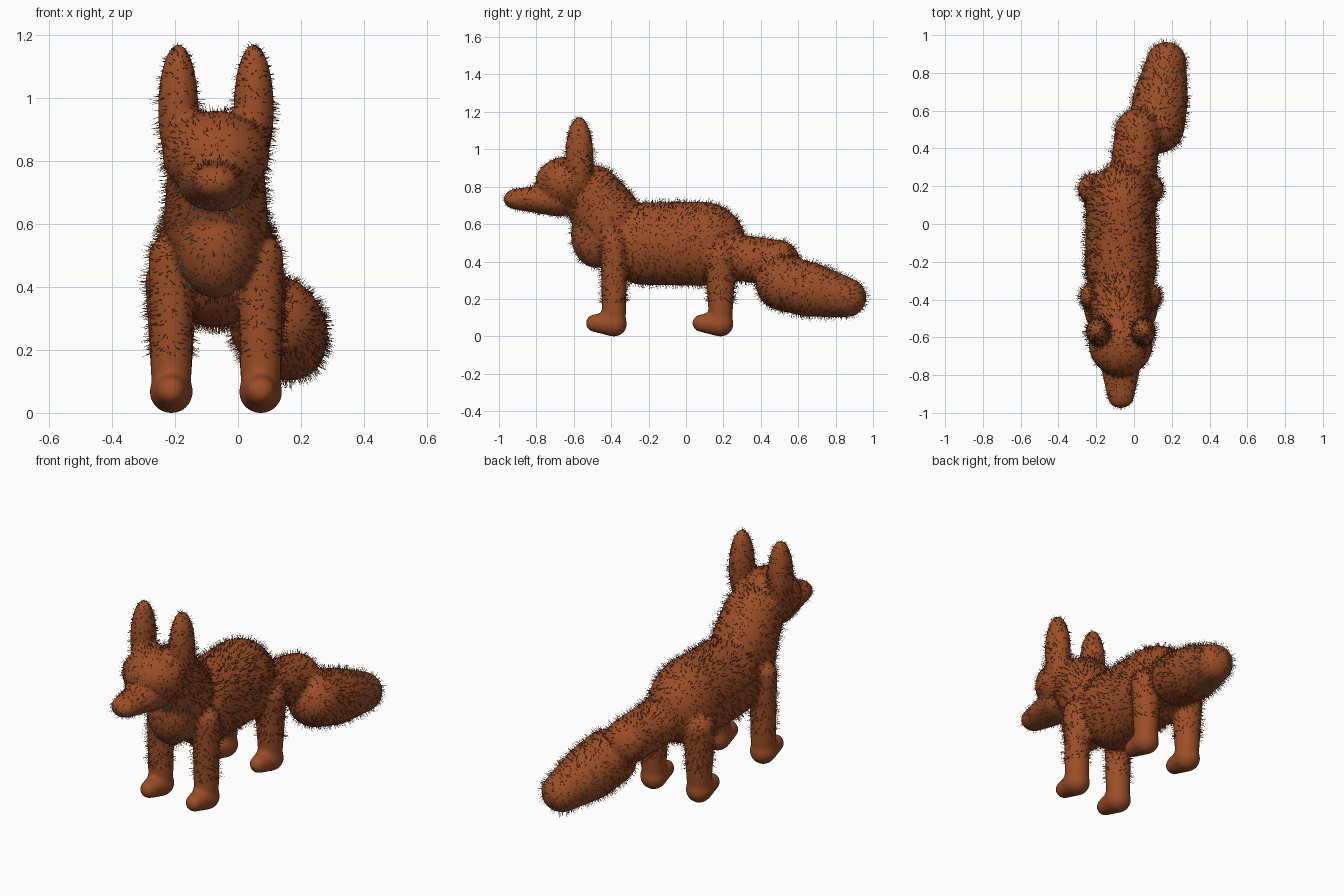
import bpy, bmesh, random
from mathutils import Vector

if "Cube" in bpy.data.objects:
    bpy.data.objects.remove(bpy.data.objects["Cube"])

random.seed(4)
CX = -0.07  # centre line of the body (tail swings to +x)


def material(name, rgb):
    m = bpy.data.materials.new(name)
    m.diffuse_color = (*rgb, 1)
    m.use_nodes = True
    m.node_tree.nodes["Principled BSDF"].inputs["Base Color"].default_value = m.diffuse_color
    return m


MATS = [material("orange_fur", (0.33, 0.075, 0.02)),
        material("dark_fur", (0.03, 0.024, 0.02)),
        material("cream_fur", (0.45, 0.40, 0.29)),
        material("brown_fur", (0.13, 0.05, 0.02))]
ORANGE, DARK, CREAM, BROWN = range(4)

shell = bpy.data.meshes.new("fox_skin")


def blob(p0, r0, p1=None, r1=None):
    """Hull of two ellipsoids (radii as number or xyz), added to the skin."""
    bm = bmesh.new()
    for p, r in ((p0, r0), (p1 or p0, r1 or r0)):
        r = Vector(r) if isinstance(r, tuple) else Vector((r, r, r))
        ball = bmesh.ops.create_icosphere(bm, subdivisions=4, radius=1)["verts"]
        for v in ball:
            v.co = Vector(p) + v.co * r
        if p1 is None:
            break
    if p1:
        out = bmesh.ops.convex_hull(bm, input=bm.verts[:])
        junk = {g for g in out["geom_interior"] + out["geom_unused"]
                if isinstance(g, bmesh.types.BMVert)}
        bmesh.ops.delete(bm, geom=list(junk), context='VERTS')
        bmesh.ops.recalc_face_normals(bm, faces=bm.faces[:])
    tmp = bpy.data.meshes.new("tmp")
    bm.to_mesh(tmp)
    bm.free()
    both = bmesh.new()
    both.from_mesh(shell)
    both.from_mesh(tmp)
    both.to_mesh(shell)
    both.free()
    bpy.data.meshes.remove(tmp)


# torso, chest, neck
blob((CX, -0.22, 0.50), (0.19, 0.22, 0.22), (CX, 0.08, 0.50), (0.185, 0.24, 0.225))
blob((CX, -0.42, 0.63), (0.165, 0.18, 0.20), (CX, -0.50, 0.76), (0.155, 0.16, 0.16))
BIB, BIB_R = Vector((CX, -0.48, 0.55)), Vector((0.13, 0.135, 0.18))
blob(tuple(BIB), tuple(BIB_R))
# head and muzzle
blob((CX, -0.635, 0.825), (0.17, 0.17, 0.14))
blob((CX, -0.68, 0.735), (0.12, 0.10, 0.09), (CX, -0.905, 0.738), (0.072, 0.07, 0.056))
# ears, legs and paws, mirrored about the centre line
for s in (-1, 1):
    blob((CX + s * 0.12, -0.57, 0.97), (0.064, 0.074, 0.208))
    x = CX + s * 0.142
    for y, top, r in ((-0.385, 0.50, 0.072), (0.185, 0.42, 0.083)):
        blob((x, y, top), r, (x, y, 0.12), 0.064)
        blob((x, y, 0.072), 0.069, (x, y - 0.105, 0.075), 0.046)
# tail: root, brush, tip
blob((-0.01, 0.22, 0.43), 0.125, (0.02, 0.49, 0.40), 0.12)
blob((0.12, 0.52, 0.29), 0.148, (0.14, 0.66, 0.255), 0.146)
blob((0.14, 0.66, 0.255), 0.146, (0.172, 0.86, 0.212), 0.104)

# fuse everything to one soft skin
fox = bpy.data.objects.new("fox_body", shell)
bpy.context.collection.objects.link(fox)
rm = fox.modifiers.new("fuse", 'REMESH')
rm.mode, rm.voxel_size = 'VOXEL', 0.012
sm = fox.modifiers.new("soften", 'SMOOTH')
sm.factor, sm.iterations = 0.5, 4
dg = bpy.context.evaluated_depsgraph_get()
skin = bpy.data.meshes.new_from_object(fox.evaluated_get(dg))
fox.modifiers.clear()
fox.data = skin
bpy.data.meshes.remove(shell)


def coat(c):
    """Coat colour at a point on the skin."""
    x, y, z = c
    if z < 0.18 and y < 0.3 or z > 1.0:
        return DARK
    if y > 0.72:
        return CREAM
    if 0.6 < z < 0.75 and y < -0.72 + (0.75 - z) * 1.2:
        return CREAM
    d = c - BIB
    if y < -0.47 and z < 0.72 and sum((d[i] / (BIB_R[i] * 1.04)) ** 2 for i in range(3)) < 1.1:
        return CREAM
    if z > 0.61 and -0.28 < y < 0.34:
        return BROWN
    return ORANGE


# cut crisp colour borders, colour the faces
bm = bmesh.new()
bm.from_mesh(skin)
for co, no in (((0, 0, 0.18), (0, 0, 1)), ((0, 0, 0.61), (0, 0, 1)),
               ((0, 0, 0.75), (0, 0, 1)), ((0, 0, 1.0), (0, 0, 1)),
               ((0, 0.72, 0), (0, 1, 0)), ((0, -0.28, 0), (0, 1, 0))):
    bmesh.ops.bisect_plane(bm, geom=bm.verts[:] + bm.edges[:] + bm.faces[:],
                           plane_co=co, plane_no=no)
low = min(v.co.z for v in bm.verts)
for v in bm.verts:
    v.co.z -= low
for f in bm.faces:
    f.material_index = coat(f.calc_center_median())
    f.smooth = True
bm.to_mesh(skin)
skin.materials.clear()
for m in MATS:
    skin.materials.append(m)

# fur: thin three-sided hairs scattered over the skin, none on the paws
hair = bmesh.new()
faces = [f for f in bm.faces if f.calc_center_median().z > 0.18
         or f.calc_center_median().y > 0.3]
areas = [f.calc_area() for f in faces]
for f in random.choices(faces, weights=areas, k=7000):
    n = f.normal
    c = f.calc_center_median()
    a = n.orthogonal().normalized()
    b = n.cross(a)
    c = c + a * random.uniform(-.006, .006) + b * random.uniform(-.006, .006)
    lean = Vector((random.gauss(0, .25), random.gauss(.15, .25), random.gauss(-.2, .25)))
    length = random.uniform(0.018, 0.036) * (0.6 if c.y < -0.65 or c.z > 1 else 1)
    tip = hair.verts.new(c + (n + lean).normalized() * length)
    base = [hair.verts.new(c - n * 0.003 + d * 0.0016)
            for d in (a, b * .87 - a * .5, -b * .87 - a * .5)]
    for i in range(3):
        hair.faces.new((base[i], base[(i + 1) % 3], tip)).material_index = f.material_index
fur_mesh = bpy.data.meshes.new("fur")
hair.to_mesh(fur_mesh)
hair.free()
bm.free()
for m in MATS:
    fur_mesh.materials.append(m)
bpy.context.collection.objects.link(bpy.data.objects.new("fur", fur_mesh))
